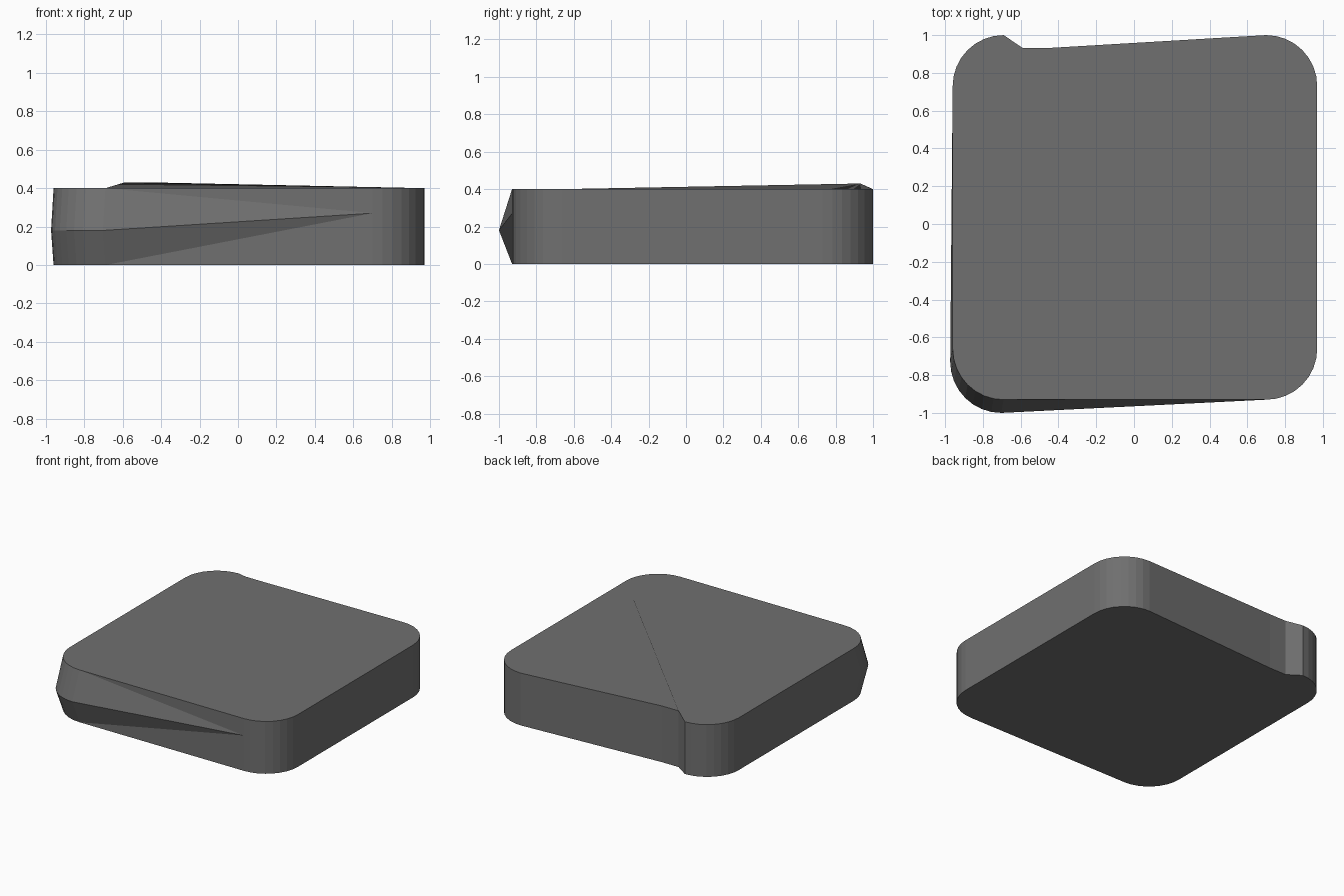
import bpy, bmesh, math

if "Cube" in bpy.data.objects:
    bpy.data.objects.remove(bpy.data.objects["Cube"])

R, SEG, H = 0.27, 8, 0.40
X0, X1, Y0, Y1 = -0.96, 0.97, -0.93, 1.0


def arc(cx, cy, start):
    return [(cx + R * math.cos(math.radians(start + 90 * i / SEG)),
             cy + R * math.sin(math.radians(start + 90 * i / SEG)))
            for i in range(SEG + 1)]


# Outline: rounded corners, with a small notch in the back edge
n = SEG + 1
outline = arc(X0 + R, Y0 + R, 180) + arc(X1 - R, Y0 + R, 270) + arc(X1 - R, Y1 - R, 0)
notch_b, notch_a, back_left = 3 * n, 3 * n + 1, 3 * n + 2
outline += [(-0.45, 0.932), (-0.59, 0.932)]
outline += arc(X0 + R, Y1 - R, 90)
count = len(outline)

bm = bmesh.new()
low = [bm.verts.new((x, y, 0)) for x, y in outline]
# Middle ring bulges out around the front left corner
mid = [bm.verts.new((x - 0.013, y - 0.07, 0.18) if i < n else (x, y, 0.27))
       for i, (x, y) in enumerate(outline)]
# Top ring lifts slightly at the notch
top = [bm.verts.new((x, y, H + (0.03 if i in (notch_a, notch_b) else 0)))
       for i, (x, y) in enumerate(outline)]

# Side walls, split so the front ridge stays convex
for a in range(count):
    b = (a + 1) % count
    for tri in ((low[a], low[b], mid[b]), (low[a], mid[b], mid[a]),
                (mid[a], mid[b], top[a]), (mid[b], top[b], top[a])):
        bm.faces.new(tri)

# Underside
bm.faces.new(low[::-1])

# Top: flat left part, thin step along the crease, gently sloped right part
pivot = 2 * n - 1
lid = [bm.faces.new(top[back_left:] + top[:pivot + 1]),
       bm.faces.new((top[pivot], top[notch_a], top[back_left])),
       bm.faces.new((top[notch_a], top[pivot], top[notch_b]))]
lid += [bm.faces.new((top[notch_b], top[i], top[i + 1]))
        for i in range(pivot, notch_b - 1)]
for f in lid:
    f.smooth = True

mesh = bpy.data.meshes.new("rounded_slab")
bm.to_mesh(mesh)
bm.free()

# Shade the whole top as one even surface, the walls as flat facets
normals = [None] * len(mesh.loops)
for p in mesh.polygons:
    up = p.use_smooth
    for li in p.loop_indices:
        normals[li] = (0, 0, 1) if up else tuple(p.normal)
for p in mesh.polygons:
    p.use_smooth = True
mesh.normals_split_custom_set(normals)

slab = bpy.data.objects.new("rounded_slab", mesh)
bpy.context.collection.objects.link(slab)

# Dark grey finish
dark = bpy.data.materials.new("dark_grey")
dark.diffuse_color = (0.16, 0.16, 0.16, 1)
dark.use_nodes = True
dark.node_tree.nodes["Principled BSDF"].inputs["Base Color"].default_value = dark.diffuse_color
mesh.materials.append(dark)
